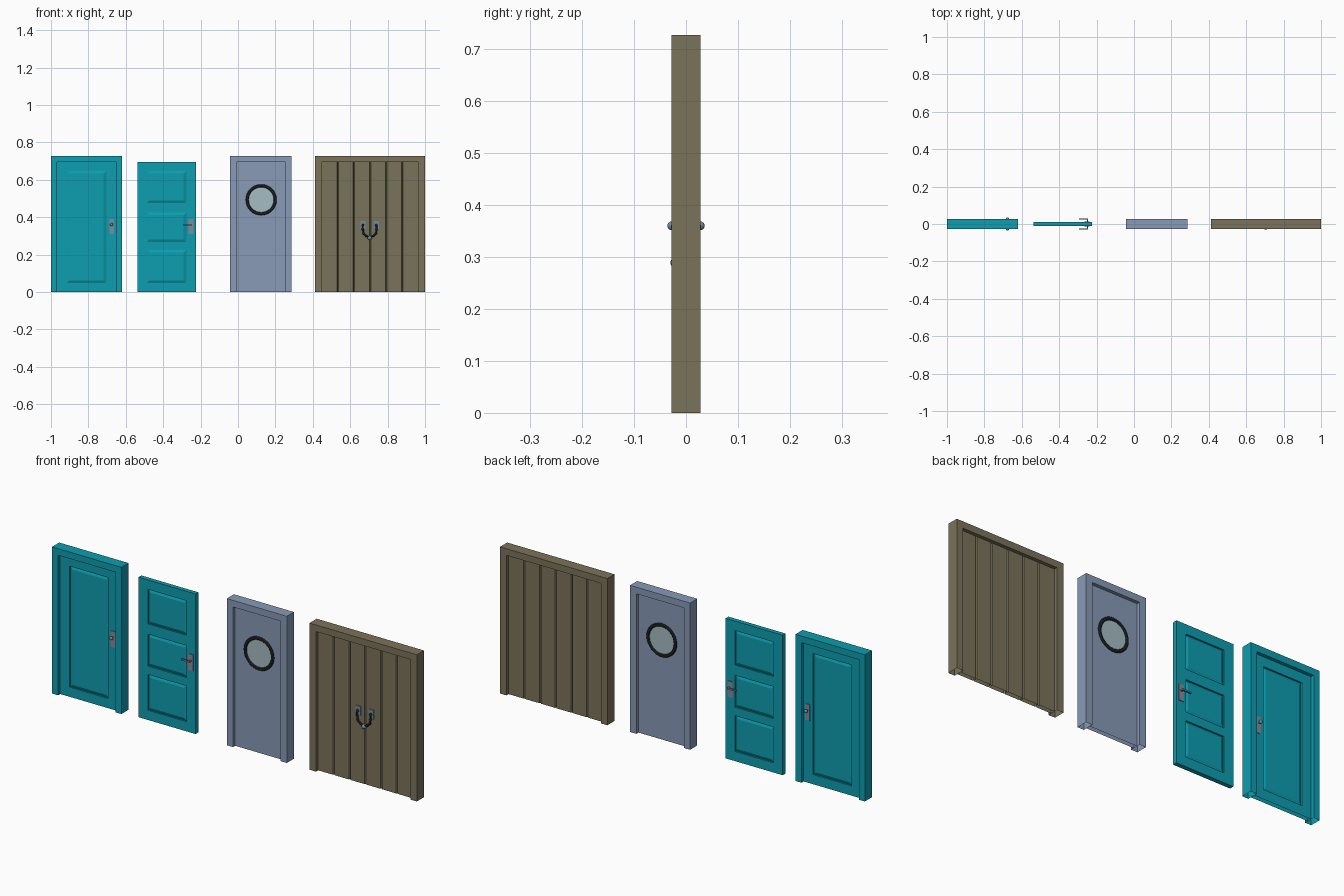
import bpy, bmesh, math
from mathutils import Matrix, Vector

if "Cube" in bpy.data.objects:
    bpy.data.objects.remove(bpy.data.objects["Cube"])


def material(name, r, g, b):
    lin = [(c / 255 / 12.92) if c < 11 else ((c / 255 + 0.055) / 1.055) ** 2.4 for c in (r, g, b)]
    m = bpy.data.materials.new(name)
    m.diffuse_color = (*lin, 1)
    m.use_nodes = True
    m.node_tree.nodes["Principled BSDF"].inputs["Base Color"].default_value = m.diffuse_color
    return m


TEAL = material("teal paint", 13, 157, 175)
BLUE = material("blue grey paint", 136, 155, 183)
BROWN = material("brown wood", 122, 115, 90)
STEEL = material("steel plate", 135, 137, 155)
KNOB = material("blue steel", 112, 140, 162)
BLACK = material("black iron", 36, 39, 42)
GLASS = material("pale glass", 165, 188, 196)

H, TOP, DEPTH, LEAF = 0.727, 0.694, 0.028, 0.011   # frame height, opening, half depths


def finish(bm, name, mat, mirror=False, smooth=False):
    bmesh.ops.recalc_face_normals(bm, faces=bm.faces)
    me = bpy.data.meshes.new(name)
    bm.to_mesh(me)
    bm.free()
    me.materials.append(mat)
    ob = bpy.data.objects.new(name, me)
    bpy.context.collection.objects.link(ob)
    if smooth:
        for p in me.polygons:
            p.use_smooth = True
    if mirror:   # copy the front half to the back
        mod = ob.modifiers.new("Both sides", 'MIRROR')
        mod.use_axis = (False, True, False)
    return ob


def box(name, mat, x0, x1, y0, y1, z0, z1, mirror=False):
    bm = bmesh.new()
    mtx = Matrix.Translation(((x0 + x1) / 2, (y0 + y1) / 2, (z0 + z1) / 2)) \
        @ Matrix.Diagonal((x1 - x0, y1 - y0, z1 - z0, 1))
    bmesh.ops.create_cube(bm, size=1, matrix=mtx)
    return finish(bm, name, mat, mirror)


def ball(name, mat, x, y, z, r, mirror=False, segs=16):
    bm = bmesh.new()
    bmesh.ops.create_uvsphere(bm, u_segments=segs, v_segments=segs // 2, radius=r,
                              matrix=Matrix.Translation((x, y, z)))
    return finish(bm, name, mat, mirror, True)


def drop_bottom(bm):
    bm.normal_update()
    low = [f for f in bm.faces if all(v.co.z < 1e-5 for v in f.verts)]
    bmesh.ops.delete(bm, geom=low, context='FACES_ONLY')


def frame(name, mat, x0, x1, w):
    # three-sided jamb, open underneath
    pts = [(x0, 0), (x0 + w, 0), (x0 + w, TOP), (x1 - w, TOP),
           (x1 - w, 0), (x1, 0), (x1, H), (x0, H)]
    bm = bmesh.new()
    f = bm.faces.new([bm.verts.new((x, -DEPTH, z)) for x, z in pts])
    new = bmesh.ops.extrude_face_region(bm, geom=[f], use_keep_orig=True)['geom']
    bmesh.ops.translate(bm, vec=(0, 2 * DEPTH, 0),
                        verts=[v for v in new if isinstance(v, bmesh.types.BMVert)])
    drop_bottom(bm)
    return finish(bm, name, mat)


def panel_leaf(name, mat, x0, x1, rows, open_bottom):
    # front half: grid face, sunken panels with raised bevelled fields, edges back to y = 0
    xs = [x0, x0 + 0.051, x1 - 0.051, x1]
    zs = [0] + [z for r in rows for z in r] + [TOP]
    bm = bmesh.new()
    v = [[bm.verts.new((x, -LEAF, z)) for x in xs] for z in zs]
    panels = []
    for j in range(len(zs) - 1):
        for i in range(3):
            f = bm.faces.new((v[j][i], v[j][i + 1], v[j + 1][i + 1], v[j + 1][i]))
            if i == 1 and j % 2:
                panels.append(f)
    rim = [e for e in bm.edges if e.is_boundary]
    new = bmesh.ops.extrude_edge_only(bm, edges=rim)['geom']
    for q in new:
        if isinstance(q, bmesh.types.BMVert):
            q.co.y = 0
    if open_bottom:
        drop_bottom(bm)
    fields = bmesh.ops.extrude_discrete_faces(bm, faces=panels)['faces']
    for f in fields:
        bmesh.ops.translate(bm, vec=(0, 0.008, 0), verts=f.verts)
    bm.normal_update()
    bmesh.ops.inset_individual(bm, faces=fields, thickness=0.02, depth=0.006)
    return finish(bm, name, mat, True)


# Door 1: teal, one tall panel, round knob
frame("teal_frame", TEAL, -1, -0.62, 0.033)
panel_leaf("teal_single_panel_leaf", TEAL, -0.967, -0.653, [(0.048, 0.647)], True)
box("knob_plate", STEEL, -0.688, -0.662, -0.014, -LEAF, 0.31, 0.39, True)
ball("door_knob", KNOB, -0.676, -0.0275, 0.36, 0.0085, True)
box("knob_stem", KNOB, -0.679, -0.673, -0.024, -0.012, 0.357, 0.363, True)

# Door 2: teal, three panels, lever handle
panel_leaf("teal_three_panel_leaf", TEAL, -0.538, -0.225,
           [(0.048, 0.225), (0.267, 0.425), (0.476, 0.647)], False)
box("lever_plate", STEEL, -0.264, -0.237, -0.014, -LEAF, 0.31, 0.39, True)
box("lever_stem", STEEL, -0.252, -0.245, -0.026, -0.012, 0.355, 0.362, True)
box("lever_arm", STEEL, -0.293, -0.245, -0.029, -0.023, 0.355, 0.362, True)

# Door 3: blue grey with a round window
frame("blue_frame", BLUE, -0.042, 0.287, 0.034)
bm = bmesh.new()
bmesh.ops.create_cube(bm, size=1, matrix=Matrix.Translation((0.1225, 0, TOP / 2))
                      @ Matrix.Diagonal((0.261, 2 * LEAF, TOP, 1)))
drop_bottom(bm)
finish(bm, "blue_leaf", BLUE)
WIN = Vector((0.124, 0, 0.493))
bm = bmesh.new()
bmesh.ops.create_cone(bm, cap_ends=True, segments=32, radius1=0.07, radius2=0.07, depth=0.025,
                      matrix=Matrix.Translation(WIN) @ Matrix.Rotation(math.pi / 2, 4, 'X'))
finish(bm, "window_glass", GLASS)
bm = bmesh.new()   # ring: chamfered section spun round the window centre
section = [(0.067, 0), (0.067, -0.014), (0.071, -0.018), (0.079, -0.018), (0.083, -0.014), (0.083, 0)]
vs = [bm.verts.new(WIN + Vector((r, y, 0))) for r, y in section]
es = [bm.edges.new(p) for p in zip(vs, vs[1:])]
bmesh.ops.spin(bm, geom=vs + es, cent=WIN, axis=(0, 1, 0), angle=2 * math.pi, steps=32, use_merge=True)
bmesh.ops.remove_doubles(bm, verts=bm.verts, dist=1e-5)
finish(bm, "window_ring", BLACK, True)

# Door 4: wide plank door with V grooves
frame("brown_frame", BROWN, 0.412, 1, 0.035)
X0, X1, N, G = 0.447, 0.965, 6, 0.004
outline = [(X0, 0), (X0, -LEAF)]
for i in range(1, N):
    x = X0 + (X1 - X0) * i / N
    outline += [(x - G, -LEAF), (x, -LEAF + 0.007), (x + G, -LEAF)]
outline += [(X1, -LEAF), (X1, 0)]
bm = bmesh.new()
vs = [bm.verts.new((x, y, 0)) for x, y in outline]
f = bm.faces.new(vs)
new = bmesh.ops.extrude_face_region(bm, geom=[f], use_keep_orig=True)['geom']
bmesh.ops.translate(bm, vec=(0, 0, TOP), verts=[v for v in new if isinstance(v, bmesh.types.BMVert)])
drop_bottom(bm)
back = [f for f in bm.faces if all(abs(v.co.y) < 1e-6 for v in f.verts)]
bmesh.ops.delete(bm, geom=back, context='FACES_ONLY')
finish(bm, "plank_leaf", BROWN, True)

# Knocker: two plates, beaded iron arms, ball
KX = 0.704
for s, side in ((-1, "left"), (1, "right")):
    px = KX + s * 0.036
    box(f"knocker_plate_{side}", KNOB, px - 0.014, px + 0.014, -0.015, -LEAF, 0.336, 0.38)
    ball(f"knocker_pivot_{side}", BLACK, px, -0.018, 0.357, 0.007, segs=12)
    cu = bpy.data.curves.new(f"knocker_arm_{side}", 'CURVE')
    cu.dimensions = '3D'
    cu.bevel_depth, cu.bevel_resolution, cu.use_fill_caps = 0.0045, 2, True
    path = [(0.036, 0.357), (0.037, 0.335), (0.033, 0.312), (0.02, 0.300), (0, 0.292)]
    sp = cu.splines.new('POLY')
    sp.points.add(len(path) - 1)
    for p, (dx, z) in zip(sp.points, path):
        p.co = (KX + s * dx, -0.02, z, 1)
    cu.materials.append(BLACK)
    bpy.context.collection.objects.link(bpy.data.objects.new(f"knocker_arm_{side}", cu))
    for k, (dx, z) in enumerate(path[1:4]):
        ball(f"knocker_bead_{side}_{k}", BLACK, KX + s * dx, -0.02, z, 0.0065, segs=12)
ball("knocker_ball", KNOB, KX, -0.018, 0.289, 0.012)
